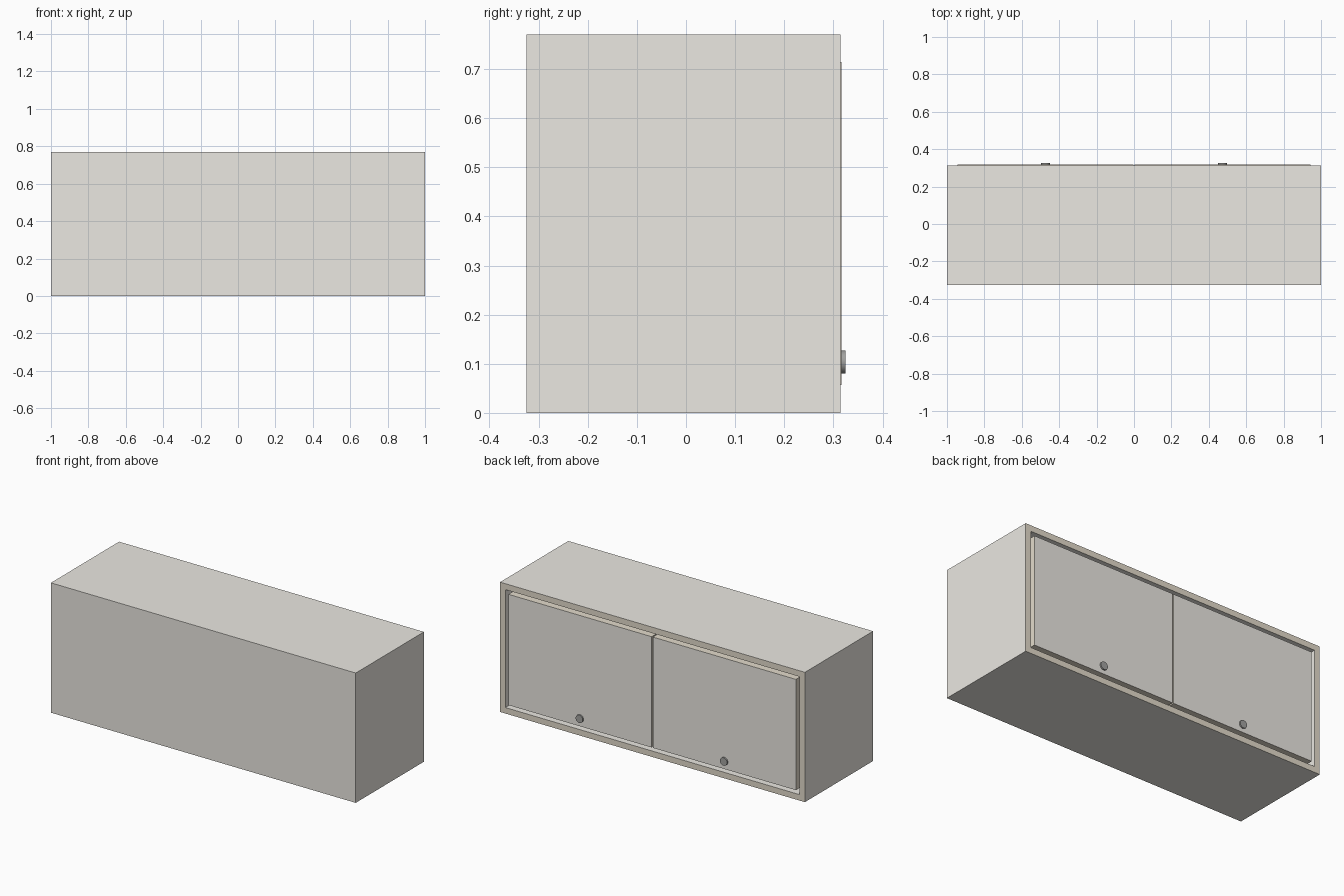
import bpy, bmesh, math
from mathutils import Matrix, Vector

if "Cube" in bpy.data.objects:
    bpy.data.objects.remove(bpy.data.objects["Cube"])


def material(name, rgb):
    m = bpy.data.materials.new(name)
    m.diffuse_color = (*rgb, 1)
    m.use_nodes = True
    m.node_tree.nodes["Principled BSDF"].inputs["Base Color"].default_value = m.diffuse_color
    return m


BODY = material("pale_laminate", (0.83, 0.81, 0.76))
EDGE = material("tan_edging", (0.77, 0.71, 0.60))
METAL = material("dark_metal", (0.36, 0.36, 0.35))


def finish(bm, name, mats):
    bmesh.ops.recalc_face_normals(bm, faces=bm.faces)
    me = bpy.data.meshes.new(name)
    bm.to_mesh(me)
    bm.free()
    for m in mats:
        me.materials.append(m)
    ob = bpy.data.objects.new(name, me)
    bpy.context.collection.objects.link(ob)
    return ob


def box(lo, hi):
    lo, hi = Vector(lo), Vector(hi)
    bm = bmesh.new()
    bmesh.ops.create_cube(bm, size=1, matrix=Matrix.Translation((lo + hi) / 2)
                          @ Matrix.Diagonal((*(hi - lo), 1)))
    return bm


# Hollow carcass: open on the +y side, with tan edging around the opening
WALL, FRONT = 0.05, 0.314
bm = box((-1, -0.325, 0), (1, FRONT, 0.77))
opening = max(bm.faces, key=lambda f: f.calc_center_median().y)
rim = bmesh.ops.inset_region(bm, faces=[opening], thickness=WALL)["faces"]
for f in rim:
    f.material_index = 1
res = bmesh.ops.extrude_face_region(bm, geom=[opening])
verts = [v for v in res["geom"] if isinstance(v, bmesh.types.BMVert)]
bmesh.ops.translate(bm, verts=verts, vec=(0, -0.589, 0))
if opening.is_valid:
    bmesh.ops.delete(bm, geom=[opening], context="FACES_ONLY")
finish(bm, "carcass", [BODY, EDGE])

for side, label in ((-1, "left"), (1, "right")):
    # Inset door with tan edges, standing slightly proud of the carcass
    x0, x1 = sorted((side * 0.004, side * 0.943))
    bm = box((x0, 0.275, 0.057), (x1, 0.317, 0.714))
    bm.normal_update()
    for f in bm.faces:
        f.material_index = 0 if abs(f.normal.y) > 0.5 else 1
    finish(bm, label + "_door", [BODY, EDGE])

    # Flat round knob near the bottom of the door
    bm = bmesh.new()
    bmesh.ops.create_cone(bm, cap_ends=True, segments=32, radius1=0.0235,
                          radius2=0.0235, depth=0.010,
                          matrix=Matrix.Translation((side * 0.4735, 0.320, 0.1035))
                          @ Matrix.Rotation(math.pi / 2, 4, "X"))
    knob = finish(bm, label + "_knob", [METAL])
    bpy.context.view_layer.objects.active = knob
    knob.select_set(True)
    bpy.ops.object.shade_smooth_by_angle(angle=math.radians(30))
    knob.select_set(False)
